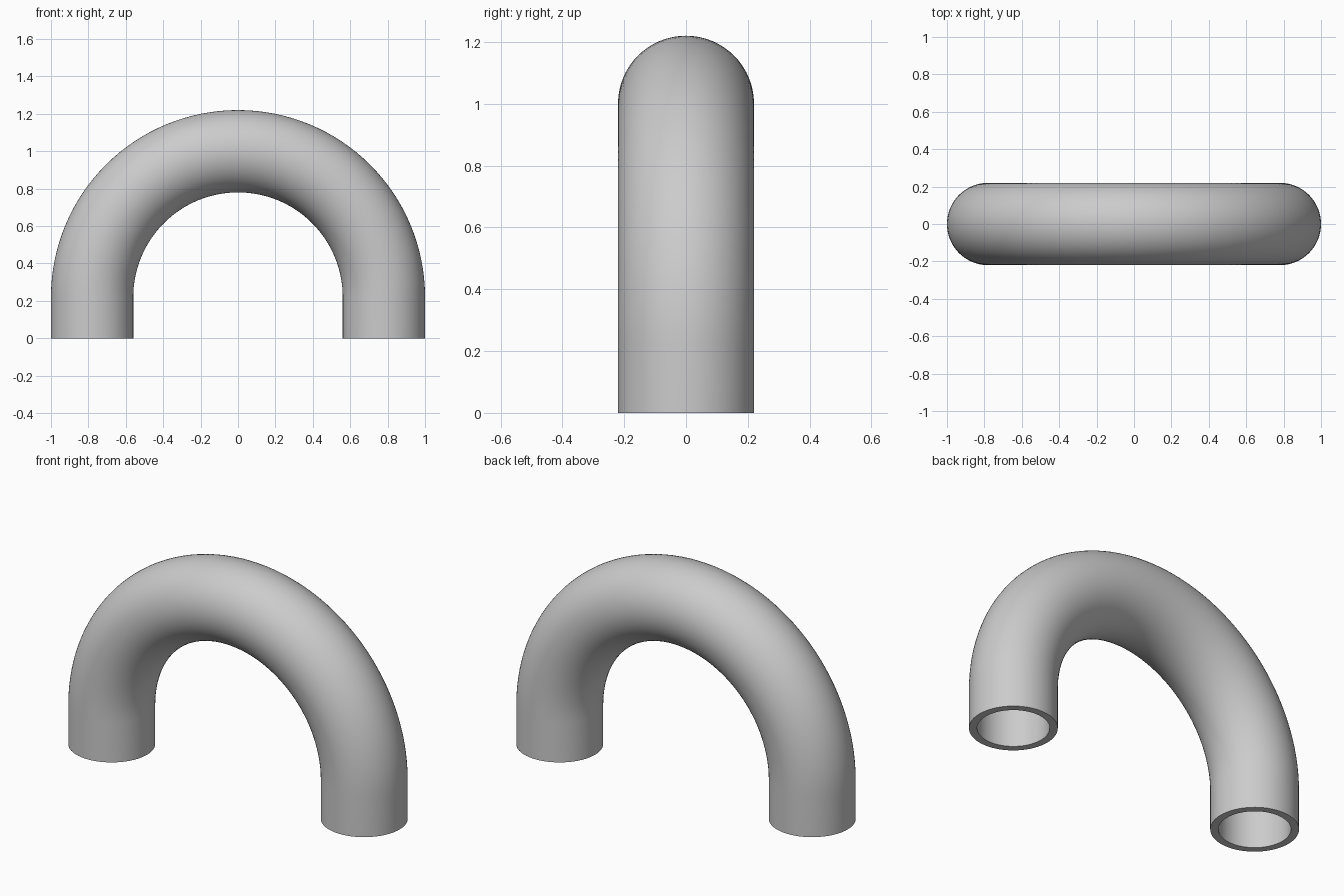
import bpy
import bmesh
from math import sin, cos, pi, radians

cube = bpy.data.objects.get("Cube")
if cube:
    bpy.data.objects.remove(cube)

BEND_RADIUS = 0.78
OUTER = 0.22
INNER = 0.18
LEG = 0.22
SIDES = 64
STEPS = 64

grey = bpy.data.materials.new("plain grey")
grey.use_nodes = True
colour = (0.6, 0.6, 0.6, 1)
grey.diffuse_color = colour
grey.node_tree.nodes["Principled BSDF"].inputs["Base Color"].default_value = colour

# Path stations: bend angle and height of the bend centre
stations = [(0, 0)] + [(pi * i / STEPS, LEG) for i in range(STEPS + 1)] + [(pi, 0)]

bm = bmesh.new()


def ring(angle, height, radius):
    """Circle of vertices across the pipe at one station."""
    verts = []
    for i in range(SIDES):
        t = 2 * pi * i / SIDES
        reach = BEND_RADIUS + radius * cos(t)
        verts.append(bm.verts.new((reach * cos(angle), radius * sin(t),
                                   height + reach * sin(angle))))
    return verts


def bridge(a, b):
    """Quads between two rings."""
    for i in range(SIDES):
        j = (i + 1) % SIDES
        bm.faces.new((a[i], a[j], b[j], b[i]))


# Outer wall, bore and the two flat end rims
outer = [ring(a, h, OUTER) for a, h in stations]
inner = [ring(a, h, INNER) for a, h in stations]
for wall in (outer, inner):
    for a, b in zip(wall, wall[1:]):
        bridge(a, b)
bridge(outer[0], inner[0])
bridge(outer[-1], inner[-1])
bmesh.ops.recalc_face_normals(bm, faces=bm.faces)

mesh = bpy.data.meshes.new("bent_pipe")
bm.to_mesh(mesh)
bm.free()
mesh.materials.append(grey)
pipe = bpy.data.objects.new("bent_pipe", mesh)
bpy.context.collection.objects.link(pipe)

# Smooth walls with crisp rim edges
bpy.ops.object.select_all(action="DESELECT")
pipe.select_set(True)
bpy.context.view_layer.objects.active = pipe
bpy.ops.object.shade_smooth_by_angle(angle=radians(40))
